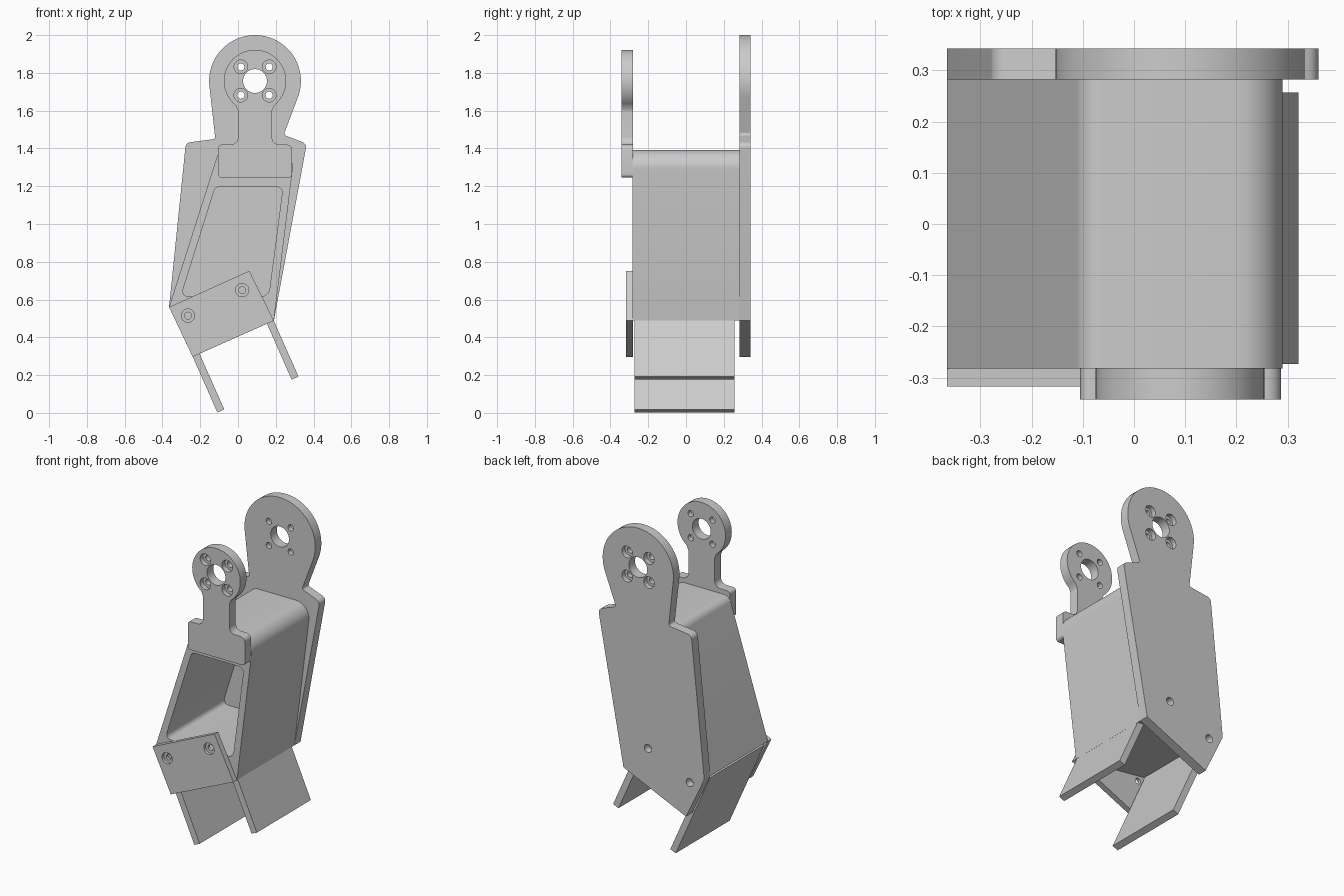
import bpy, bmesh
from math import sin, cos, tan, radians
from mathutils import Vector

cube = bpy.data.objects.get("Cube")
if cube:
    bpy.data.objects.remove(cube, do_unlink=True)

grey = bpy.data.materials.new("plain grey")
grey.use_nodes = True
grey.diffuse_color = (0.6, 0.6, 0.6, 1)
grey.node_tree.nodes["Principled BSDF"].inputs["Base Color"].default_value = (0.6, 0.6, 0.6, 1)


def rounded(corners, steps=8):
    """Turn (x, z, radius) corners into an outline with filleted corners."""
    out = []
    for i, (x, z, r) in enumerate(corners):
        p = Vector((x, z))
        if r == 0:
            out.append(p)
            continue
        a = (Vector(corners[i - 1][:2]) - p).normalized()
        b = (Vector(corners[(i + 1) % len(corners)][:2]) - p).normalized()
        half = a.angle(b) / 2
        centre = p + (a + b).normalized() * (r / sin(half))
        reach = r / tan(half)
        start = (p + a * reach - centre).normalized()
        end = (p + b * reach - centre).normalized()
        for k in range(steps + 1):
            out.append(centre + start.slerp(end, k / steps) * r)
    return out


def arc(centre, r, a0, a1, steps=48):
    angles = [radians(a0 + (a1 - a0) * k / steps) for k in range(steps + 1)]
    return [(centre[0] + r * cos(a), centre[1] + r * sin(a), 0) for a in angles]


def prism(name, outline, y0, y1):
    """Extrude an x-z outline from y0 to y1."""
    bm = bmesh.new()
    face = bm.faces.new([bm.verts.new((p[0], y0, p[1])) for p in outline])
    ext = bmesh.ops.extrude_face_region(bm, geom=[face], use_keep_orig=True)
    verts = [v for v in ext["geom"] if isinstance(v, bmesh.types.BMVert)]
    bmesh.ops.translate(bm, verts=verts, vec=(0, y1 - y0, 0))
    bmesh.ops.recalc_face_normals(bm, faces=bm.faces)
    mesh = bpy.data.meshes.new(name)
    bm.to_mesh(mesh)
    bm.free()
    ob = bpy.data.objects.new(name, mesh)
    bpy.context.collection.objects.link(ob)
    mesh.materials.append(grey)
    return ob


def cut(ob, cutter):
    cutter.hide_render = True
    mod = ob.modifiers.new("cut", "BOOLEAN")
    mod.operation, mod.solver, mod.object = "DIFFERENCE", "EXACT", cutter
    bpy.context.view_layer.objects.active = ob
    bpy.ops.object.modifier_apply(modifier=mod.name)
    bpy.data.objects.remove(cutter, do_unlink=True)


def drill(ob, centre, r, y0, y1):
    cut(ob, prism("drill", arc(centre, r, 0, 352.5, 47), y0, y1))


def smooth(ob):
    bpy.ops.object.select_all(action="DESELECT")
    ob.select_set(True)
    bpy.context.view_layer.objects.active = ob
    bpy.ops.object.shade_smooth_by_angle(angle=radians(30))


HUB = (0.09, 1.757)
SCREWS = [(-0.265, 0.515), (0.022, 0.65)]
# Corners shared by the tilted mounting end
LOW_LEFT, LOW_RIGHT, SIDE = (-0.24, 0.297), (0.19, 0.488), (-0.365, 0.56)


def drill_hub(ob, y0, y1, bore0, bore1):
    """Centre hole and four counterbored screw holes."""
    drill(ob, HUB, 0.063, y0, y1)
    for sx in (-1, 1):
        for sz in (-1, 1):
            c = (HUB[0] + sx * 0.075, HUB[1] + sz * 0.075)
            drill(ob, c, 0.019, y0, y1)
            drill(ob, c, 0.036, bore0, bore1)


# Tall back plate with round hub
back = prism("back_plate", rounded(
    arc(HUB, 0.243, -22, 188)
    + [(-0.12, 1.45, 0.015), (-0.276, 1.43, 0.03), SIDE + (0,), LOW_LEFT + (0,),
       LOW_RIGHT + (0,), (0.364, 1.425, 0.03), (0.242, 1.472, 0.015)]), 0.282, 0.342)
drill_hub(back, 0.2, 0.4, 0.312, 0.4)
for c in SCREWS:
    drill(back, c, 0.025, 0.295, 0.4)

# Hollow slanted body
body = prism("hollow_body", rounded(
    [SIDE + (0,), (-0.1, 1.392, 0.05), (0.302, 1.392, 0.09), LOW_RIGHT + (0,)]), -0.282, 0.283)
cut(body, prism("opening", rounded(
    [(-0.303, 0.615, 0.03), (-0.12, 1.197, 0.03), (0.238, 1.197, 0.03),
     (0.162, 0.615, 0.05)]), -0.4, 0.4))

# Front hub bracket
bracket = prism("front_bracket", rounded(
    arc(HUB, 0.165, -52, 232)
    + [(0.0, 1.6, 0.03), (0.0, 1.42, 0.04), (-0.105, 1.42, 0.02), (-0.105, 1.245, 0.02),
       (0.287, 1.245, 0.02), (0.287, 1.42, 0.03), (0.18, 1.42, 0.04), (0.18, 1.6, 0.03)]),
    -0.342, -0.281)
drill_hub(bracket, -0.4, -0.2, -0.4, -0.312)

# Tilted front mounting flap
flap = prism("front_flap", [SIDE, (0.06, 0.752), LOW_RIGHT, LOW_LEFT], -0.317, -0.281)
for c in SCREWS:
    drill(flap, c, 0.018, -0.4, -0.2)
    drill(flap, c, 0.035, -0.4, -0.299)

# Two parallel tongues below the mounting end
u = (Vector(LOW_RIGHT) - Vector(LOW_LEFT)).normalized()
v = Vector((-u.y, u.x))


def tongue(name, u0, u1, v0, v1):
    corners = [(u0, v0), (u1, v0), (u1, v1), (u0, v1)]
    return prism(name, [Vector(LOW_LEFT) + u * a + v * b for a, b in corners], -0.273, 0.257)


right_tongue = tongue("right_tongue", 0, 0.04, -0.323, 0.26)
left_tongue = tongue("left_tongue", 0.43, 0.47, -0.323, 0.03)

for ob in (back, body, bracket, flap, right_tongue, left_tongue):
    smooth(ob)
